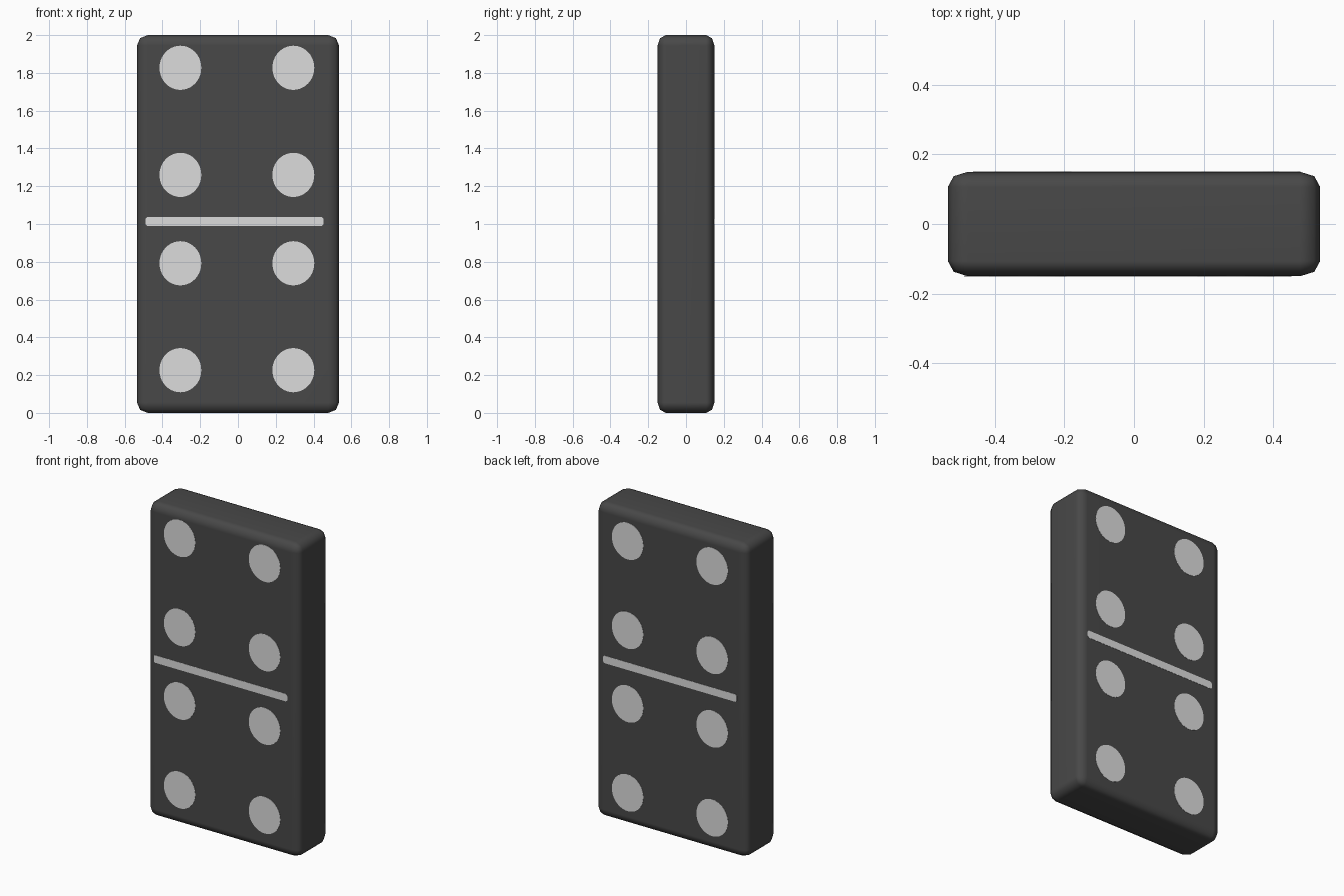
import bpy, bmesh, math
from mathutils import Matrix

if "Cube" in bpy.data.objects:
    bpy.data.objects.remove(bpy.data.objects["Cube"])


def material(name, value):
    m = bpy.data.materials.new(name)
    m.diffuse_color = (value, value, value, 1)
    m.use_nodes = True
    m.node_tree.nodes["Principled BSDF"].inputs["Base Color"].default_value = m.diffuse_color
    return m


BLACK = material("charcoal black", 0.065)
WHITE = material("pip white", 0.72)


def finish(bm, name, mat):
    bmesh.ops.recalc_face_normals(bm, faces=bm.faces)
    me = bpy.data.meshes.new(name)
    bm.to_mesh(me)
    bm.free()
    me.materials.append(mat)
    ob = bpy.data.objects.new(name, me)
    bpy.context.collection.objects.link(ob)
    return ob


# Rounded tile body: bevelled box, stretched slightly so the bevel widths differ
W, D, H = 1.07, 0.30, 2.0
stretch = (1.15, 0.87, 1.1)
bm = bmesh.new()
bmesh.ops.create_cube(bm, size=1)
bmesh.ops.scale(bm, vec=(W / stretch[0], D / stretch[1], H / stretch[2]), verts=bm.verts)
bmesh.ops.bevel(bm, geom=bm.edges[:], offset=0.05, segments=2, profile=0.5, affect='EDGES')
bmesh.ops.scale(bm, vec=stretch, verts=bm.verts)
bmesh.ops.translate(bm, vec=(0, 0, H / 2), verts=bm.verts)
for f in bm.faces:
    f.smooth = True
body = finish(bm, "tile_body", BLACK)
mod = body.modifiers.new("weighted normals", 'WEIGHTED_NORMAL')
mod.keep_sharp = True


def plate(name, outline, side):
    """Thin plate on the front (side -1) or back (side 1) from an x-z outline."""
    bm = bmesh.new()
    face = bm.faces.new([bm.verts.new((x, side * (D / 2 - 0.002), z)) for x, z in outline])
    ext = bmesh.ops.extrude_face_region(bm, geom=[face])
    verts = [v for v in ext["geom"] if isinstance(v, bmesh.types.BMVert)]
    bmesh.ops.translate(bm, vec=(0, side * 0.0035, 0), verts=verts)
    return finish(bm, name, WHITE)


def ellipse(cx, cz, rx, rz, n=40):
    return [(cx + rx * math.cos(2 * math.pi * i / n),
             cz + rz * math.sin(2 * math.pi * i / n)) for i in range(n)]


def bar(cx, cz, half, r):
    """Thin bar outline with clipped ends."""
    c = r * 0.4
    return [(cx - half, cz - r + c), (cx - half + c, cz - r), (cx + half - c, cz - r),
            (cx + half, cz - r + c), (cx + half, cz + r - c), (cx + half - c, cz + r),
            (cx - half + c, cz + r), (cx - half, cz + r - c)]


# Four pips on each half plus a dividing line, on both faces
for label, side, xs, drop, line_x in (("front", -1, (-0.305, 0.293), 0.0, -0.018),
                                      ("back", 1, (-0.29, 0.305), 0.018, 0.008)):
    for r, z in enumerate((1.827, 1.26, 0.792, 0.226)):
        for c, x in enumerate(xs):
            plate(f"{label}_pip_{r + 1}_{c + 1}", ellipse(x, z - drop, 0.111, 0.117), side)
    plate(f"{label}_dividing_line", bar(line_x, 1.013, 0.471, 0.024), side)
